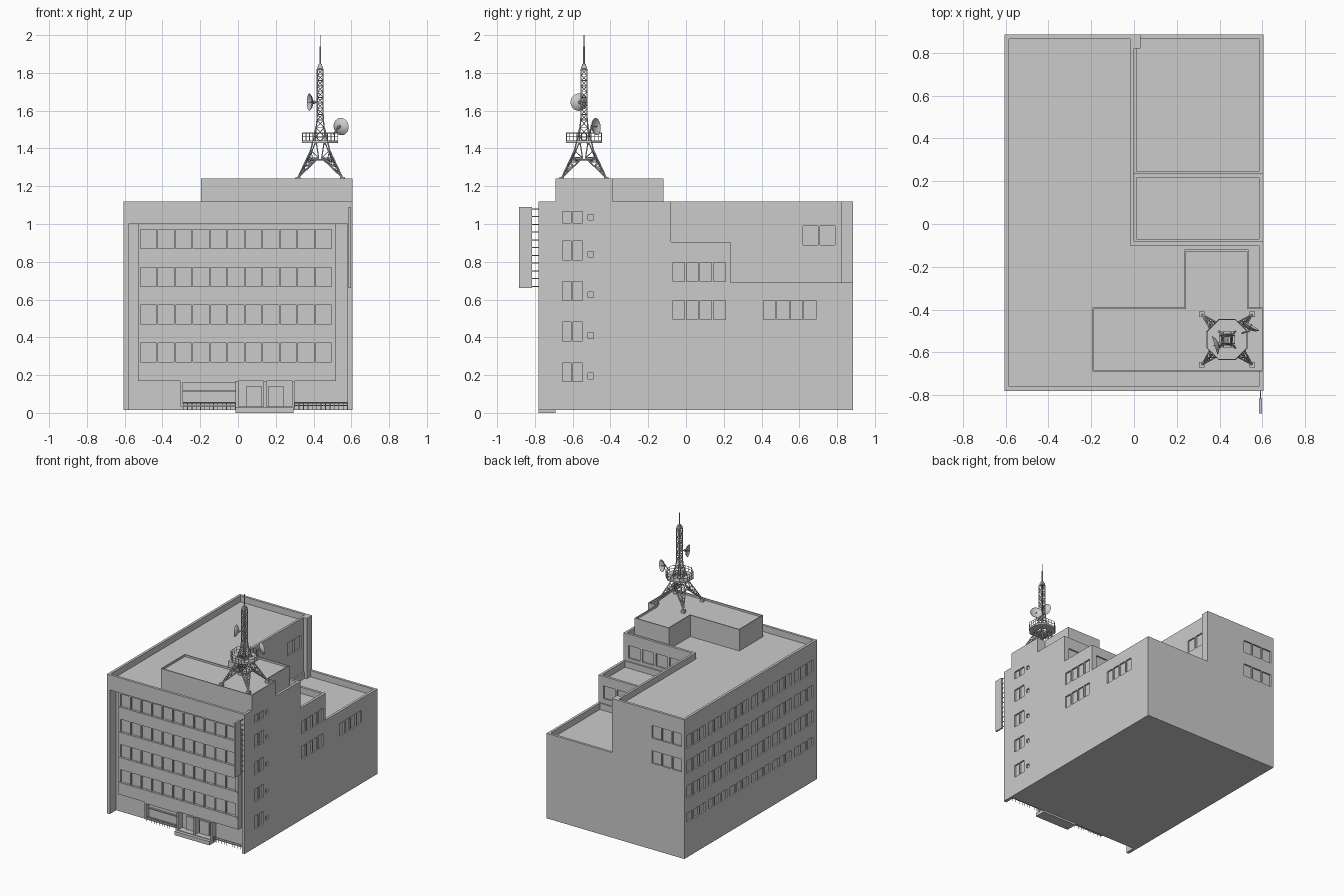
import bpy, bmesh, math
from mathutils import Vector, Matrix

if "Cube" in bpy.data.objects:
    bpy.data.objects.remove(bpy.data.objects["Cube"])


def finish(name, bm):
    bmesh.ops.recalc_face_normals(bm, faces=bm.faces)
    me = bpy.data.meshes.new(name)
    bm.to_mesh(me)
    bm.free()
    ob = bpy.data.objects.new(name, me)
    bpy.context.collection.objects.link(ob)
    return ob


def rect(x0, x1, y0, y1):
    return [(x0, y0), (x1, y0), (x1, y1), (x0, y1)]


def box(x0, x1, y0, y1, z0, z1):
    return rect(x0, x1, y0, y1), z0, z1


def prisms(name, parts):
    """One object from a list of (outline, z0, z1) upright prisms."""
    bm = bmesh.new()
    for pts, z0, z1 in parts:
        lo = [bm.verts.new((x, y, z0)) for x, y in pts]
        hi = [bm.verts.new((x, y, z1)) for x, y in pts]
        bm.faces.new(lo[::-1])
        bm.faces.new(hi)
        n = len(pts)
        for i in range(n):
            bm.faces.new((lo[i], lo[(i + 1) % n], hi[(i + 1) % n], hi[i]))
    return finish(name, bm)


def cut(ob, parts):
    cutter = prisms("cutter", parts)
    cutter.hide_render = True
    mod = ob.modifiers.new("cut", 'BOOLEAN')
    mod.object, mod.operation, mod.solver = cutter, 'DIFFERENCE', 'EXACT'
    dg = bpy.context.evaluated_depsgraph_get()
    me = bpy.data.meshes.new_from_object(ob.evaluated_get(dg))
    ob.modifiers.clear()
    ob.data = me
    bpy.data.objects.remove(cutter)


D = 0.012  # window recess depth


def row_x(y, x0, w, pitch, n, z, h=0.1):
    return [box(x0 + i * pitch, x0 + i * pitch + w, y - D, y + D, z - h / 2, z + h / 2) for i in range(n)]


def row_y(x, y0, w, pitch, n, z, h=0.1):
    return [box(x - D, x + D, y0 + i * pitch, y0 + i * pitch + w, z - h / 2, z + h / 2) for i in range(n)]


def struts(name, rods, sides=6):
    """One object from a list of (start, end, radius) rods."""
    bm = bmesh.new()
    for a, b, r in rods:
        a, b = Vector(a), Vector(b)
        d = b - a
        m = Matrix.Translation((a + b) / 2) @ d.to_track_quat('Z', 'Y').to_matrix().to_4x4()
        bmesh.ops.create_cone(bm, cap_ends=True, segments=sides, radius1=r, radius2=r, depth=d.length, matrix=m)
    return finish(name, bm)


FLOORS = (0.93, 0.73, 0.53, 0.33)

# Main L-shaped block: sunken roof, recessed front, window openings
main = prisms("main_block", [([(-.605, -.78), (.605, -.78), (.605, -.08), (0, -.08), (0, .885), (-.605, .885)], .015, 1.12)])
cuts = [([(-.585, -.76), (.585, -.76), (.585, -.1), (-.018, -.1), (-.018, .865), (-.585, .865)], 1.07, 1.3),
        box(-.58, .58, -.9, -.70, -.1, 1.0)]
for z in FLOORS:
    h = 0.07 if z < .4 else 0.1
    for g in range(6):
        cuts += row_y(-.605, -.73 + g * .27, .07, .08, 3, z, h)
for z in (1.055, .86, .645, .43, .215):
    cuts += row_y(.605, -.655, .05, .058, 2, z)
    cuts += row_y(.605, -.52, .03, .1, 1, z - .02, .03)
for z in FLOORS[:2]:
    cuts += row_x(.885, -.58, .08, .09, 3, z + .02)
cuts += row_y(0, .62, .08, .09, 2, .94)
cuts += row_x(-.08, .1, .1, .12, 4, .98)
cut(main, cuts)

# Stepped terraces at the back right
mid = prisms("middle_terrace", [box(0, .605, -.08, .235, .015, .905)])
cuts = [box(.012, .585, -.07, .215, .855, 1.0)]
for z in FLOORS[1:3]:
    cuts += row_y(.605, -.07, .062, .072, 4, z + .015)
cuts += row_x(.235, .1, .1, .12, 4, .78)
cut(mid, cuts)
low = prisms("low_terrace", [box(0, .605, .235, .885, .015, .69)])
cut(low, [box(.012, .585, .245, .865, .64, .8)] + row_y(.605, .41, .062, .072, 4, .545))
prisms("corner_pier", [box(0, .03, .82, .885, .64, 1.12)])

# Rooftop penthouse with low parapet
pent = prisms("penthouse", [([(-.195, -.69), (.605, -.69), (.605, -.39), (.535, -.39), (.535, -.12), (.235, -.12), (.235, -.39), (-.195, -.39)], 1.065, 1.24)])
cut(pent, [([(-.187, -.682), (.597, -.682), (.597, -.398), (.527, -.398), (.527, -.128), (.243, -.128), (.243, -.398), (-.187, -.398)], 1.225, 1.4)])

# Front facade panel with ribbon windows and sills
panel = prisms("facade_panel", [box(-.53, .52, -.74, -.69, .17, 1.0)])
cuts = []
for z in FLOORS:
    cuts += row_x(-.74, -.515, .084, .0926, 11, z - .01)
cut(panel, cuts)
prisms("facade_sills", [box(-.525, .515, -.746, -.735, z - .07, z - .061) for z in FLOORS])

# Entrance: step, fins, doors
prisms("entrance_step", [box(-.012, .295, -.78, -.69, 0, .03), box(.0, .285, -.755, -.69, .03, .035)])
prisms("entrance_fins", [box(x, x + .014, -.755, -.69, .03, .17) for x in (-.012, .136, .285)])
prisms("doors", [box(x, x + .083, -.712, -.69, .035, .14) for x in (.043, .16)])

# Ground floor display window frame and low railings
prisms("display_window", [box(-.305, -.29, -.74, -.69, .035, .17), box(-.29, -.012, -.74, -.69, .035, .042),
                          box(-.29, -.012, -.712, -.69, .11, .118), box(-.29, -.012, -.74, -.69, .16, .17)])
rail = []
for x0, x1 in ((-.29, -.015), (.3, .58)):
    rail += [((x0, -.735, z), (x1, -.735, z), .003) for z in (.04, .054)]
    rail += [((x0 + (x1 - x0) * i / 12, -.735, .016), (x0 + (x1 - x0) * i / 12, -.735, .056), .002) for i in range(13)]
struts("low_railing", rail, 4)

# Blade sign board on the right front corner with brackets
prisms("sign_board", [box(.585, .598, -.885, -.815, .66, 1.09)])
struts("sign_brackets", [((.591, -.82, .67 + i * .041), (.591, -.775, .67 + i * .041), .003) for i in range(11)])

# Antenna tower
CX, CY = .435, -.54


def P(x, y, z):
    return CX + x, CY + y, z


corners = [(1, 1), (-1, 1), (-1, -1), (1, -1)]
prisms("tower_feet", [box(CX + sx * .118 - .013, CX + sx * .118 + .013, CY + sy * .118 - .013, CY + sy * .118 + .013, 1.22, 1.25) for sx, sy in corners])
rods = []
for sx, sy in corners:
    foot = Vector(P(sx * .118, sy * .118, 1.245))
    tops = [Vector(P(sx * a, sy * b, z)) for a, b, z in ((.05, .05, 1.39), (.058, .008, 1.35), (.008, .058, 1.35))]
    rods += [(foot, t, .004) for t in tops]
    for f in (.3, .55, .8, 1):  # ties and diagonals of each leg
        q = [foot.lerp(t, f) for t in tops]
        p = [foot.lerp(t, f - .24) for t in tops]
        for i in range(3):
            rods += [(q[i], q[(i + 1) % 3], .0022), (p[i], q[(i + 1) % 3], .0022)]
    rods += [(tops[0], P(sx * .022, sy * .022, 1.51), .004)]
    rods += [(t, P(sx * .022, sy * .022, 1.44), .003) for t in tops[1:]]
for i in range(4):
    a, b = corners[i], corners[(i + 1) % 4]
    rods.append((P(a[0] * .058, a[1] * .058, 1.34), P(b[0] * .058, b[1] * .058, 1.34), .003))
struts("tower_legs", rods)

# Lattice mast with tapered foot, cap and aerial
levels = [(1.42, .027), (1.46, .025), (1.51, .021), (1.55, .017)] + [(1.55 + .03 * i, .0155) for i in range(1, 10)]
rods = []
for k, ((z0, w0), (z1, w1)) in enumerate(zip(levels, levels[1:])):
    for i in range(4):
        a, b = corners[i], corners[(i + 1) % 4]
        if k % 2:
            a, b = b, a
        A, B = P(a[0] * w0, a[1] * w0, z0), P(b[0] * w1, b[1] * w1, z1)
        A1 = P(a[0] * w1, a[1] * w1, z1)
        rods += [(A, A1, .0035), (A, B, .002), (A1, B, .002)]
struts("lattice_mast", rods)
prisms("mast_cap", [box(CX - .015, CX + .015, CY - .015, CY + .015, 1.815, 1.835),
                    box(CX - .01, CX + .01, CY - .01, CY + .01, 1.835, 1.848)])
struts("aerial", [(P(0, 0, 1.845), P(0, 0, 1.94), .0045), (P(0, 0, 1.94), P(0, 0, 2.0), .0015)], 8)

# Octagonal service platform with railing
octo = [(math.cos(math.radians(22.5 + 45 * i)), math.sin(math.radians(22.5 + 45 * i))) for i in range(8)]
deck = prisms("platform_deck", [([(CX + .103 * x, CY + .103 * y) for x, y in octo], 1.428, 1.442)])
cut(deck, [box(CX - .035, CX + .035, CY - .035, CY + .035, 1.4, 1.5)])
rods = []
for i in range(8):
    a, b = Vector((*octo[i], 0)) * .101, Vector((*octo[(i + 1) % 8], 0)) * .101
    for z in (1.462, 1.482):
        rods.append((P(a.x, a.y, z), P(b.x, b.y, z), .0022))
    for f in (0, .33, .67):
        c = a.lerp(b, f)
        rods.append((P(c.x, c.y, 1.44), P(c.x, c.y, 1.483), .002))
struts("platform_railing", rods, 4)


# Dish antennas with feed and mounting arm
def dish(name, centre, facing, radius, mount):
    c, d = Vector(centre), Vector(facing).normalized()
    prof = [(0, 0), (.35, .04), (.7, .17), (.97, .36), (1, .35), (.72, .11), (.36, -.03), (0, -.07)]
    bm = bmesh.new()
    vs = [bm.verts.new((r * radius, 0, (z - .18) * radius)) for r, z in prof]
    es = [bm.edges.new(e) for e in zip(vs, vs[1:])]
    bmesh.ops.spin(bm, geom=vs + es, axis=(0, 0, 1), cent=(0, 0, 0), angle=2 * math.pi, steps=24)
    bmesh.ops.remove_doubles(bm, verts=bm.verts, dist=1e-5)
    bm.transform(Matrix.Translation(c) @ d.to_track_quat('Z', 'Y').to_matrix().to_4x4())
    ob = finish(name, bm)
    bpy.context.view_layer.objects.active = ob
    ob.select_set(True)
    bpy.ops.object.shade_smooth_by_angle()
    ob.select_set(False)
    back = c - d * radius * .2
    struts(name + "_arm", [(back, back - d * .014, .009), (back - d * .012, mount, .004),
                           (back, c + d * radius * .35, .002)], 8)


dish("upper_dish", (.385, -.565, 1.645), (-1, -.3, 0), .046, P(-.014, 0, 1.645))
dish("lower_dish", (.542, -.482, 1.515), (.5, .85, .1), .046, P(.07, .03, 1.475))
